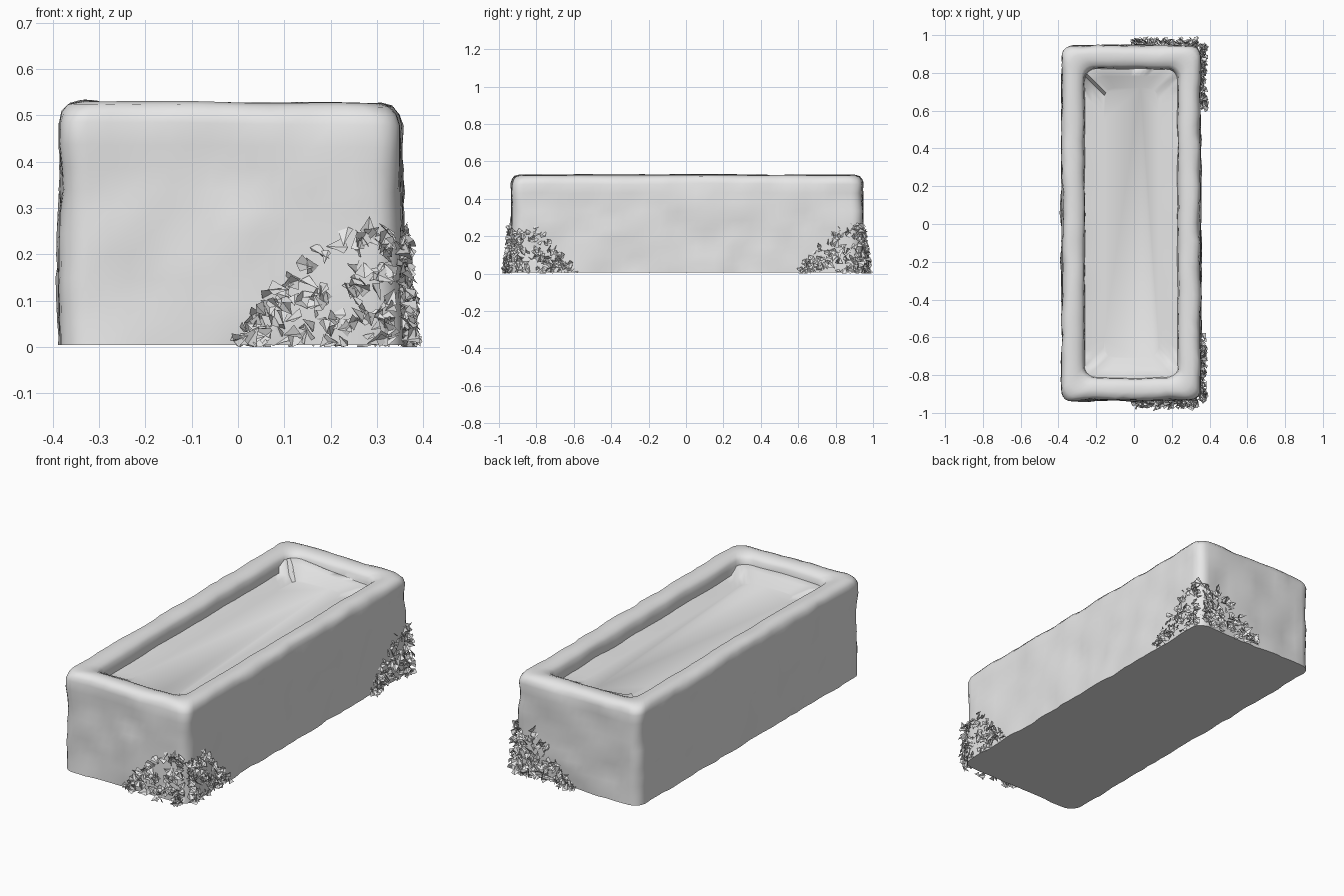
import bpy, bmesh, math, random
from mathutils import Vector, Matrix, noise

random.seed(4)
if "Cube" in bpy.data.objects:
    bpy.data.objects.remove(bpy.data.objects["Cube"], do_unlink=True)

stone = bpy.data.materials.new("stone grey")
stone.use_nodes = True
stone.diffuse_color = (0.8, 0.8, 0.8, 1)
stone.node_tree.nodes["Principled BSDF"].inputs["Base Color"].default_value = (0.8, 0.8, 0.8, 1)

CENTRE = Vector((-0.015, 0.005, 0))
HALF_X, HALF_Y = 0.365, 0.936


def finish(bm, name, angle):
    mesh = bpy.data.meshes.new(name)
    bm.to_mesh(mesh)
    bm.free()
    mesh.materials.append(stone)
    obj = bpy.data.objects.new(name, mesh)
    bpy.context.collection.objects.link(obj)
    bpy.ops.object.select_all(action='DESELECT')
    obj.select_set(True)
    bpy.context.view_layer.objects.active = obj
    bpy.ops.object.shade_smooth_by_angle(angle=math.radians(angle))


def outline(inset, z, radius=0.06):
    """Rounded rectangle with a fixed number of points."""
    corners = []
    for quarter, (sx, sy) in enumerate([(1, 1), (-1, 1), (-1, -1), (1, -1)]):
        c = Vector((sx * (HALF_X - inset - radius), sy * (HALF_Y - inset - radius), z))
        corners.append([c + radius * Vector((math.cos(a), math.sin(a), 0))
                        for a in [(quarter + k / 5) * math.pi / 2 for k in range(6)]])
    points = []
    for i, arc in enumerate(corners):
        points += arc
        start, end = arc[-1], corners[(i + 1) % 4][0]
        steps = 14 if i % 2 == 0 else 36
        points += [start.lerp(end, k / steps) for k in range(1, steps)]
    return [p + CENTRE for p in points]


# Weathered trough: rings run up the outside, over the rim, down to the floor
def weathered(p, inset):
    out = Vector((p.x - CENTRE.x, p.y * 0.4, 0)).normalized()
    amount = 0.013 if inset < 0.05 else 0.006
    p = p + out * amount * (noise.noise(p * 7) + 0.5 * noise.noise(p * 19))
    if p.z > 0.1:
        p.z += 0.005 * noise.noise(p * 5) - 0.008 * (p.x + 0.4)
    return p


wall = [(-0.004 * (1 - k / 10), 0.005 + 0.048 * k) for k in range(11)]
rim = [(0.006, 0.507), (0.02, 0.524), (0.045, 0.531), (0.075, 0.529),
       (0.1, 0.52), (0.113, 0.505), (0.117, 0.48), (0.12, 0.45)]
floor = [(0.16, 0.444), (0.22, 0.442)]

bm = bmesh.new()
rings = []
for inset, z in wall + rim + floor:
    ring = []
    for p in outline(inset, z):
        if inset < 0.16:
            p = weathered(p, inset)
        # soil banked against the two short ends
        if inset >= 0.12 and inset < 0.2 and abs(p.y) > 0.74:
            p.z += 0.03 if p.y < 0 else 0.035 - 0.08 * p.x
        ring.append(bm.verts.new(p))
    rings.append(ring)
for low, high in zip(rings, rings[1:]):
    for i in range(len(low)):
        j = (i + 1) % len(low)
        bm.faces.new((low[i], low[j], high[j], high[i]))
bm.faces.new(reversed(rings[0]))
bm.faces.new(rings[-1])
finish(bm, "stone_trough", 50)


# Ivy: bent pointed leaves, thick at the corner and thinning along both faces
def add_leaf(bm, position, normal, size):
    turn = normal.to_track_quat('Z', 'Y').to_matrix()
    tilt = Matrix.Rotation(random.uniform(-0.9, 0.9), 3, 'X') @ Matrix.Rotation(random.uniform(-0.9, 0.9), 3, 'Y')
    spin = Matrix.Rotation(random.uniform(0, math.tau), 3, 'Z')
    frame = turn @ tilt @ spin
    shape = [(0, -0.6, 0), (0.6, -0.3, 0.2), (0.35, 0.1, 0.12), (0, 0.8, -0.1),
             (-0.35, 0.1, 0.12), (-0.6, -0.3, 0.2)]
    verts = []
    for s in shape:
        p = position + frame @ (Vector(s) * size)
        p.x, p.y, p.z = min(p.x, 0.398), max(-1, min(1, p.y)), max(0, p.z)
        verts.append(bm.verts.new(p))
    bm.faces.new(verts[:4])
    bm.faces.new([verts[0]] + verts[3:])


def ivy(name, side):
    bm = bmesh.new()
    edge_x, edge_y = CENTRE.x + HALF_X, CENTRE.y + side * HALF_Y
    for on_end, count in ((True, 150), (False, 130)):
        for _ in range(count):
            reach = random.random() ** 1.4 * 0.34
            top = 0.25 * min(1, max(0.1, (0.36 - reach) / 0.24))
            z = 0.01 + top * random.random() ** 1.3
            lift = random.uniform(0, 1 - 0.7 * z / 0.25)
            if on_end:
                p = Vector((edge_x - 0.02 - reach, edge_y + side * 0.045 * lift, z))
                n = Vector((0.1, side, 0.3))
            else:
                p = Vector((edge_x + 0.035 * lift, edge_y - side * reach, z))
                n = Vector((1, side * 0.1, 0.3))
            add_leaf(bm, p, n.normalized(), random.uniform(0.022, 0.036))
    finish(bm, name, 20)


ivy("front_ivy", -1)
ivy("back_ivy", 1)
